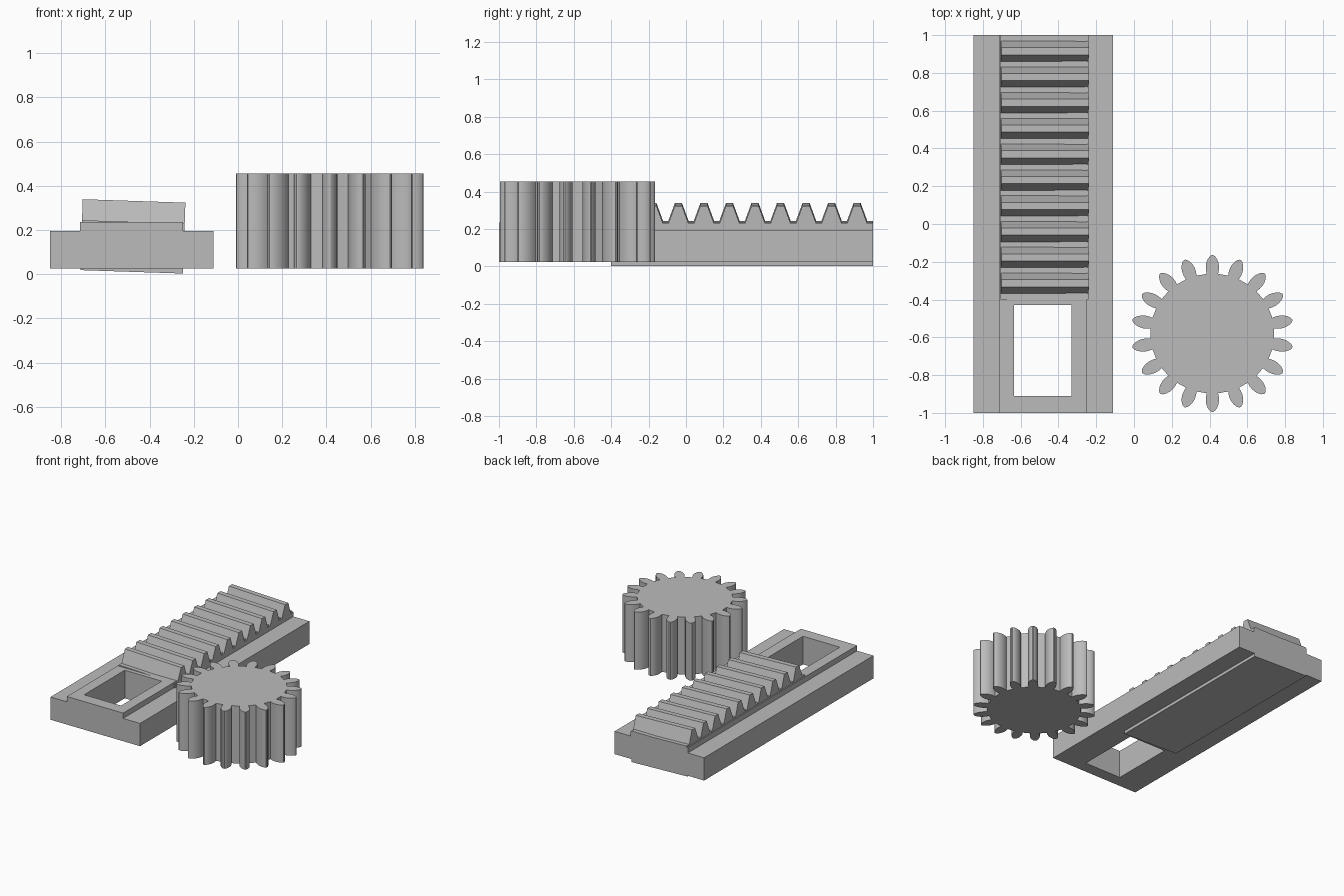
import bpy, bmesh, math
from mathutils import Matrix

cube = bpy.data.objects.get("Cube")
if cube:
    bpy.data.objects.remove(cube, do_unlink=True)

grey = bpy.data.materials.new("plain_grey")
grey.use_nodes = True
COLOUR = (0.5, 0.5, 0.5, 1)
grey.diffuse_color = COLOUR
for node in grey.node_tree.nodes:
    if node.type == 'BSDF_PRINCIPLED':
        node.inputs["Base Color"].default_value = COLOUR


def extrude_profile(name, points, offset):
    """Solid from a closed outline of 3D points, swept by an offset."""
    bm = bmesh.new()
    face = bm.faces.new([bm.verts.new(p) for p in points])
    swept = bmesh.ops.extrude_face_region(bm, geom=[face])
    verts = [g for g in swept["geom"] if isinstance(g, bmesh.types.BMVert)]
    bmesh.ops.translate(bm, verts=verts, vec=offset)
    bmesh.ops.recalc_face_normals(bm, faces=bm.faces)
    mesh = bpy.data.meshes.new(name)
    bm.to_mesh(mesh)
    bm.free()
    mesh.materials.append(grey)
    obj = bpy.data.objects.new(name, mesh)
    bpy.context.collection.objects.link(obj)
    return obj


def activate(obj):
    bpy.ops.object.select_all(action='DESELECT')
    obj.select_set(True)
    bpy.context.view_layer.objects.active = obj


# Base rail: stepped cross-section along y with a rectangular window
section = [(-0.85, 0.025), (-0.11, 0.025), (-0.11, 0.195), (-0.25, 0.195),
           (-0.25, 0.235), (-0.715, 0.235), (-0.715, 0.195), (-0.85, 0.195)]
rail = extrude_profile("base_rail", [(x, -1, z) for x, z in section], (0, 2, 0))
window = [(-0.635, -0.91), (-0.33, -0.91), (-0.33, -0.43), (-0.635, -0.43)]
cutter = extrude_profile("window_cutter", [(x, y, -0.2) for x, y in window], (0, 0, 0.8))
cutter.hide_render = True
cut = rail.modifiers.new("window", 'BOOLEAN')
cut.operation = 'DIFFERENCE'
cut.solver = 'EXACT'
cut.object = cutter
activate(rail)
bpy.ops.object.modifier_apply(modifier=cut.name)
bpy.data.objects.remove(cutter, do_unlink=True)

# Toothed rack: side outline swept across x, then tilted a little
PITCH, FIRST, ROOT, TIP = 0.1365, -0.3135, 0.226, 0.321
outline = [(1, ROOT), (1, 0), (-0.4, 0), (-0.4, ROOT)]
for i in range(10):
    y = FIRST + i * PITCH
    outline += [(y - 0.054, ROOT), (y - 0.019, TIP), (y + 0.019, TIP), (y + 0.054, ROOT)]
rack = extrude_profile("toothed_rack", [(-0.2325, y, z) for y, z in outline], (0.465, 0, 0))
rack.data.transform(Matrix.Translation((-0.481, 0, 0.0105)) @ Matrix.Rotation(math.radians(1.9), 4, 'Y'))

# Spur gear: leaf-shaped teeth around a solid disc
TEETH, ROOT_R = 18, 0.316
flank = [(ROOT_R, 0.029), (0.335, 0.033), (0.355, 0.034), (0.375, 0.031),
         (0.393, 0.024), (0.408, 0.014), (0.415, 0.004)]
tooth = [(r, -w) for r, w in flank] + [(r, w) for r, w in reversed(flank)]
gear_outline = []
for i in range(TEETH):
    a = math.tau * i / TEETH + math.pi / 2
    for r, w in tooth:
        gear_outline.append((r * math.cos(a) - w * math.sin(a), r * math.sin(a) + w * math.cos(a)))
    gap = a + math.pi / TEETH
    gear_outline.append((ROOT_R * math.cos(gap), ROOT_R * math.sin(gap)))
gear = extrude_profile("spur_gear",
                       [(0.415 + 1.035 * x, -0.58 + y, 0.025) for x, y in gear_outline],
                       (0, 0, 0.43))
activate(gear)
bpy.ops.object.shade_smooth_by_angle(angle=math.radians(30))
